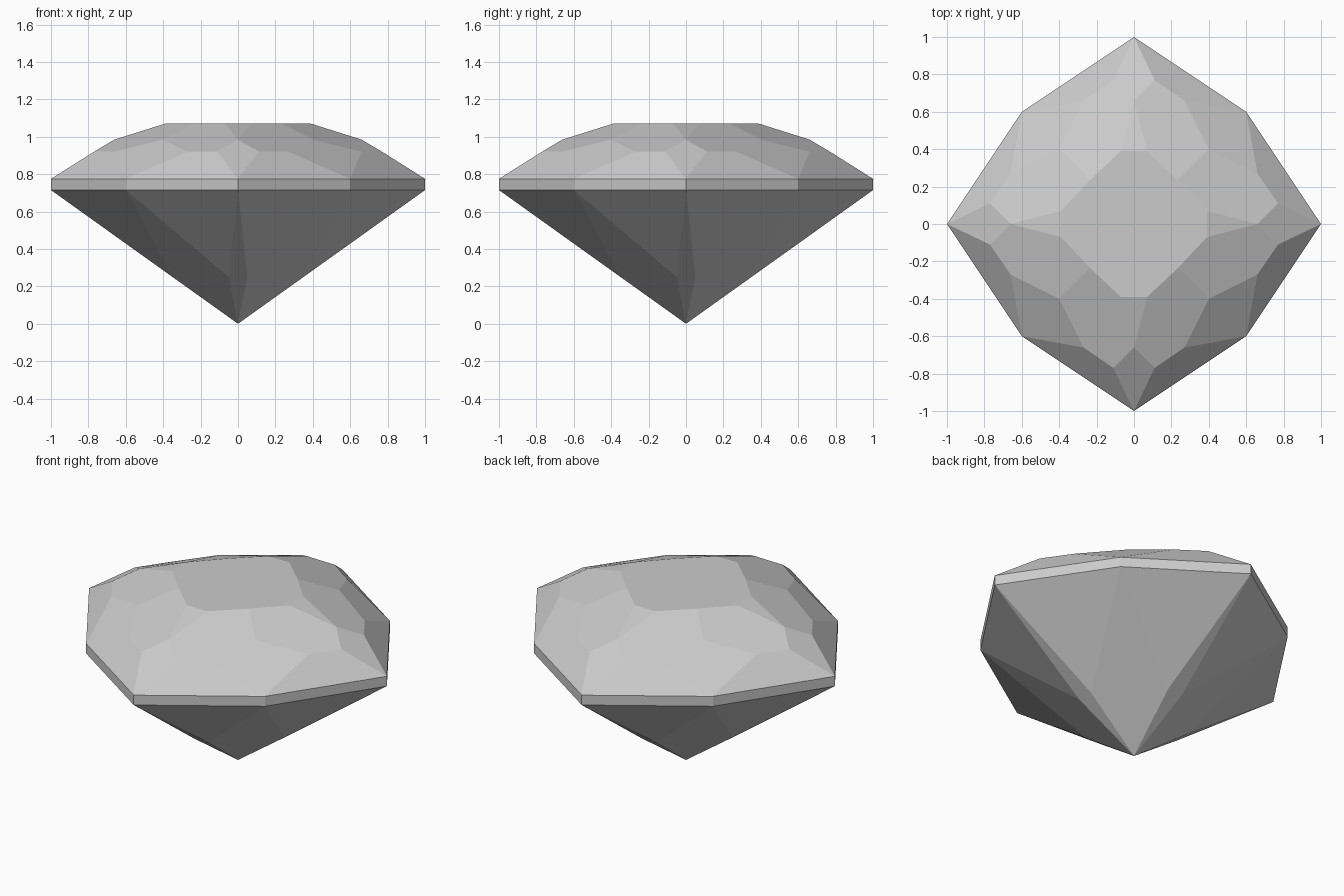
import bpy, bmesh
from mathutils import Matrix, Vector

if "Cube" in bpy.data.objects:
    bpy.data.objects.remove(bpy.data.objects["Cube"])

# Material
COLOUR = (0.6, 0.6, 0.6, 1)
grey = bpy.data.materials.new("pale grey")
grey.use_nodes = True
grey.diffuse_color = COLOUR
grey.node_tree.nodes["Principled BSDF"].inputs["Base Color"].default_value = COLOUR

# Heights of the cut levels
CULET, WAIST, GIRDLE_LOW, GIRDLE_TOP = 0, 0.25, 0.715, 0.775
BREAK, STAR, TABLE = 0.92, 0.985, 1.07

# Corners of one eighth of the stone
tip, corner = (1, 0), (0.6, 0.6)
tip_low, corner_low = (*tip, GIRDLE_LOW), (*corner, GIRDLE_LOW)
tip_top, corner_top = (*tip, GIRDLE_TOP), (*corner, GIRDLE_TOP)
break_tip, break_corner = (0.77, 0.11, BREAK), (0.66, 0.27, BREAK)
star_tip, star_corner = (0.66, 0, STAR), (0.4, 0.4, STAR)
table_tip, table_corner = (0.39, 0.07, TABLE), (0.235, 0.235, TABLE)
waist = (0.35, 0.05, WAIST)
culet = (0, 0, CULET)


def swap(p):
    """Mirror across the diagonal."""
    return (p[1], p[0], p[2])


def flip(p):
    """Mirror across the x axis."""
    return (p[0], -p[1], p[2])


def quarter_turns(p):
    return [Matrix.Rotation(k * 1.5707963, 3, "Z") @ Vector(p) for k in range(4)]


def build(name, eighths, wholes, cap=None):
    """Repeat the facets round the stone, then weld them."""
    bm = bmesh.new()
    facets = wholes + eighths + [[swap(p) for p in f] for f in eighths]
    for facet in facets:
        for ring in zip(*[quarter_turns(p) for p in facet]):
            bm.faces.new([bm.verts.new(p) for p in ring])
    if cap:
        turned = [quarter_turns(p) for p in cap]
        bm.faces.new([bm.verts.new(t[k]) for k in range(4) for t in turned])
    bmesh.ops.remove_doubles(bm, verts=bm.verts, dist=0.001)
    bmesh.ops.recalc_face_normals(bm, faces=bm.faces)
    # Open shells: make every facet point away from the middle of the stone
    middle = Vector((0, 0, GIRDLE_LOW))
    for face in bm.faces:
        face.normal_update()
        if face.normal.dot(face.calc_center_median() - middle) < 0:
            face.normal_flip()
    mesh = bpy.data.meshes.new(name)
    bm.to_mesh(mesh)
    bm.free()
    mesh.materials.append(grey)
    bpy.context.collection.objects.link(bpy.data.objects.new(name, mesh))


# Crown with flat table
build("crown",
      [[tip_top, corner_top, break_corner, break_tip],
       [star_tip, break_tip, break_corner, star_corner, table_corner, table_tip]],
      [[tip_top, break_tip, star_tip, flip(break_tip)],
       [star_tip, table_tip, flip(table_tip)],
       [corner_top, swap(break_corner), star_corner, break_corner]],
      [table_tip, table_corner, swap(table_tip)])

# Upright band round the widest part
build("girdle", [[tip_low, corner_low, corner_top, tip_top]], [])

# Pointed underside
build("pavilion",
      [[tip_low, corner_low, waist]],
      [[tip_low, waist, culet, flip(waist)],
       [corner_low, waist, culet, swap(waist)]])
